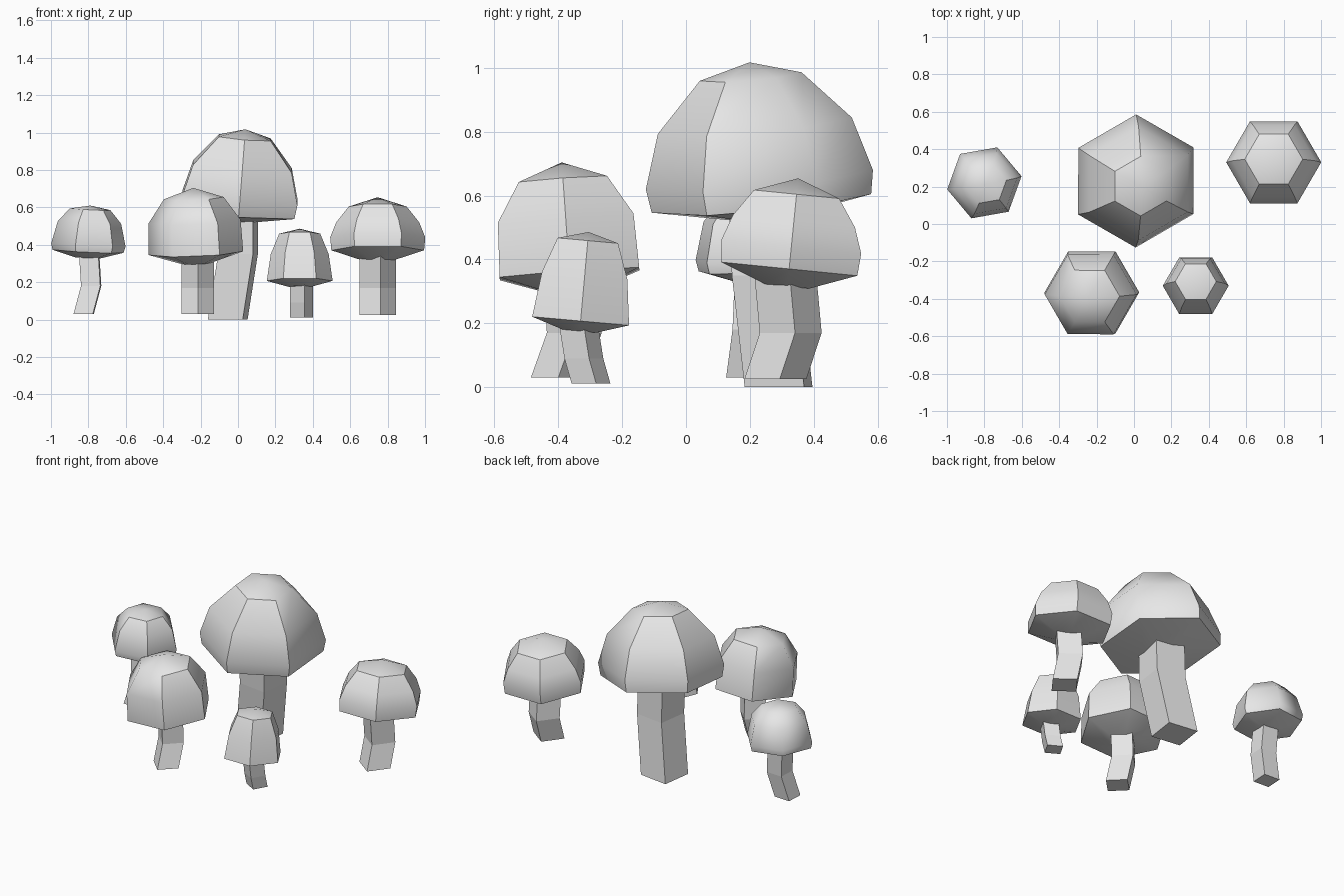
import bpy, bmesh
from math import cos, sin, radians
from mathutils import Vector

cube = bpy.data.objects.get("Cube")
if cube:
    bpy.data.objects.remove(cube)

grey = bpy.data.materials.new("plain_grey")
grey.use_nodes = True
colour = (0.8, 0.8, 0.8, 1)
grey.diffuse_color = colour
grey.node_tree.nodes["Principled BSDF"].inputs["Base Color"].default_value = colour


def ring(bm, centre, r, sides, phase, turn=None):
    verts = []
    for k in range(sides):
        a = radians(phase + 360 * k / sides)
        p = Vector((r * cos(a), r * sin(a), 0))
        verts.append(bm.verts.new(turn(p + centre) if turn else p + centre))
    return verts


def bridge(bm, low, high):
    n = len(low)
    for k in range(n):
        j = (k + 1) % n
        bm.faces.new((low[k], low[j], high[j], high[k]))


def finish(bm, name):
    bmesh.ops.recalc_face_normals(bm, faces=bm.faces)
    mesh = bpy.data.meshes.new(name)
    bm.to_mesh(mesh)
    bm.free()
    mesh.materials.append(grey)
    obj = bpy.data.objects.new(name, mesh)
    bpy.context.collection.objects.link(obj)


def cap(name, xy, rim_z, tilt, phase, profile, apex_z, soft):
    """Six-sided dome; profile runs from the underside up, soft lists blended corners."""
    bm = bmesh.new()
    pivot = Vector((*xy, rim_z))
    spin = Vector((0, 0, 1)).rotation_difference(Vector((-tilt[0], -tilt[1], 1)))
    turn = lambda p: pivot + spin @ (p - pivot)
    rings = [ring(bm, Vector((*xy, z)), r, 6, phase, turn) for r, z in profile]
    for low, high in zip(rings, rings[1:]):
        bridge(bm, low, high)
    bm.faces.new(rings[0])
    apex = bm.verts.new(turn(Vector((*xy, apex_z))))
    top = rings[-1]
    for k in range(6):
        bm.faces.new((top[k], top[(k + 1) % 6], apex))
    for f in bm.faces:
        f.smooth = True
    # Crease the meridians, the underside edge and the crown, except at soft corners
    for k in range(6):
        j = (k + 1) % 6
        bm.edges.get((rings[1][k], rings[1][j])).smooth = False
        if k in soft or j in soft:
            continue
        bm.edges.get((top[k], top[j])).smooth = False
    for k in set(range(6)) - set(soft):
        for low, high in zip(rings[1:], rings[2:]):
            bm.edges.get((low[k], high[k])).smooth = False
    finish(bm, name)


def stem(name, r, phase, path):
    """Four-sided bent stalk through the path points."""
    bm = bmesh.new()
    rings = [ring(bm, Vector(p), r, 4, phase) for p in path]
    for low, high in zip(rings, rings[1:]):
        bridge(bm, low, high)
    bm.faces.new(rings[0])
    bm.faces.new(rings[-1])
    finish(bm, name)


# Large mushroom at the back
cap("large_cap", (0.01, 0.23), 0.65, (-0.08, 0.085), 90,
    [(0.1, 0.53), (0.345, 0.575), (0.357, 0.65), (0.305, 0.82), (0.16, 0.975)], 1.02, [5])
stem("large_stem", 0.133, 37,
     [(-0.055, 0.29, 0), (0, 0.25, 0.35), (0, 0.24, 0.6)])

# Front mushroom on the right side
cap("front_cap", (-0.225, -0.365), 0.355, (0.04, 0.07), 0,
    [(0.08, 0.3), (0.253, 0.355), (0.246, 0.525), (0.16, 0.65)], 0.705, [3, 4])
stem("front_stem", 0.086, 0,
     [(-0.215, -0.4, 0.03), (-0.215, -0.35, 0.17), (-0.215, -0.36, 0.4)])

# Outer mushroom on the right side
cap("right_cap", (-0.8, 0.22), 0.40, (-0.05, 0.03), 10,
    [(0.07, 0.33), (0.193, 0.365), (0.202, 0.40), (0.172, 0.52), (0.11, 0.59)], 0.61, [1, 2, 3])
stem("right_stem", 0.073, 42,
     [(-0.825, 0.18, 0.03), (-0.785, 0.2, 0.18), (-0.8, 0.21, 0.42)])

# Outer mushroom on the left side
cap("left_cap", (0.747, 0.33), 0.44, (0, -0.1), 0,
    [(0.08, 0.315), (0.248, 0.37), (0.254, 0.44), (0.222, 0.52), (0.155, 0.605)], 0.655, [])
stem("left_stem", 0.098, 8,
     [(0.747, 0.28, 0.025), (0.747, 0.328, 0.17), (0.747, 0.305, 0.42)])

# Small mushroom in front
cap("small_cap", (0.33, -0.33), 0.21, (0, -0.09), 0,
    [(0.06, 0.175), (0.176, 0.207), (0.155, 0.35), (0.11, 0.46)], 0.487, [])
stem("small_stem", 0.063, 15,
     [(0.34, -0.298, 0.012), (0.34, -0.32, 0.09), (0.34, -0.35, 0.28)])
